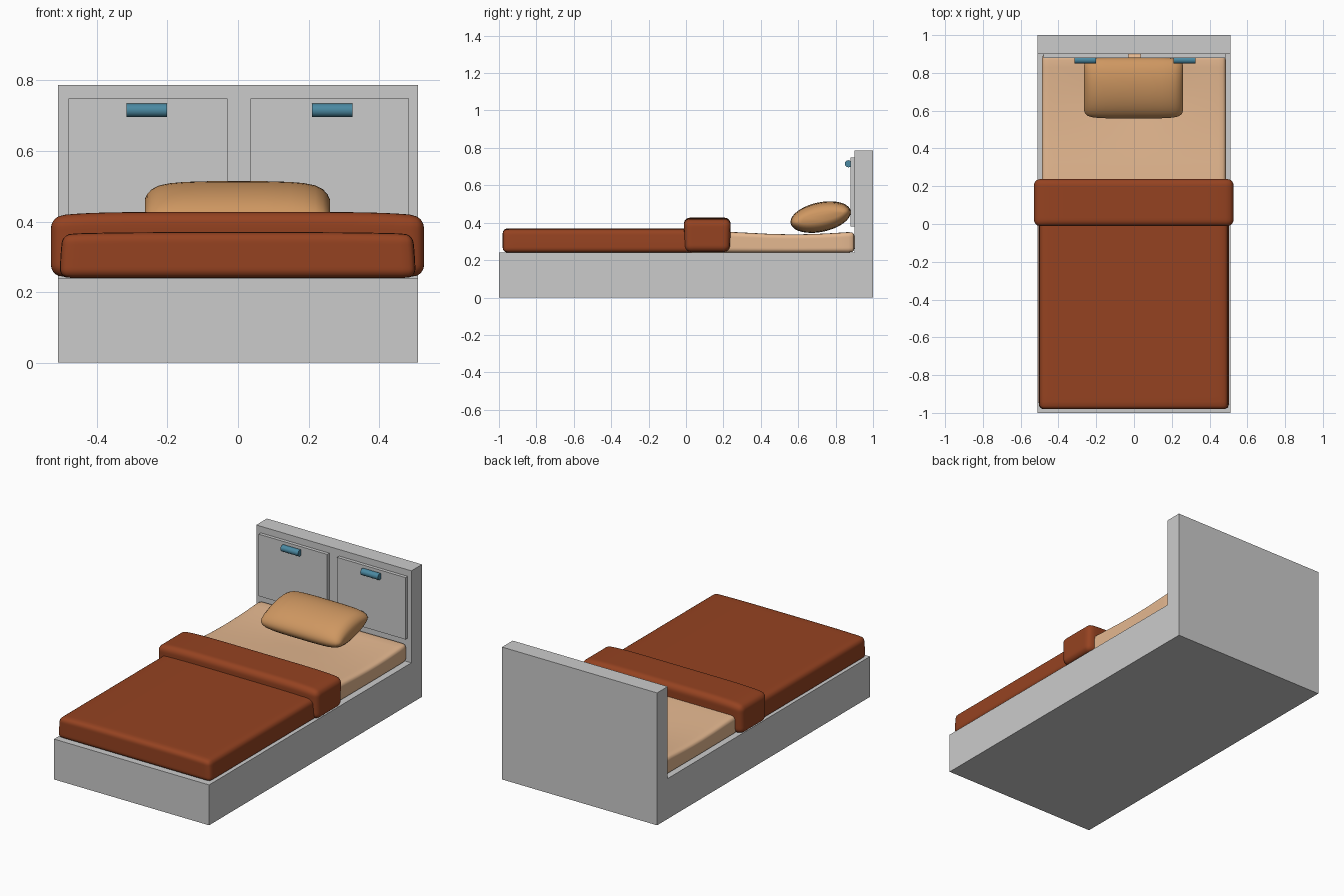
import bpy, bmesh, math
from mathutils import Vector

if "Cube" in bpy.data.objects:
    bpy.data.objects.remove(bpy.data.objects["Cube"])


def material(name, rgb):
    m = bpy.data.materials.new(name)
    m.diffuse_color = (*rgb, 1)
    m.use_nodes = True
    m.node_tree.nodes["Principled BSDF"].inputs["Base Color"].default_value = m.diffuse_color
    return m


RUST = material("rust_fabric", (0.30, 0.055, 0.015))
SHEET = material("sheet_fabric", (0.78, 0.48, 0.28))
TAN = material("pillow_fabric", (0.62, 0.31, 0.12))
BLUE = material("handle_blue", (0.07, 0.25, 0.36))


def finish(bm, name, mat=None, smooth=False):
    bmesh.ops.recalc_face_normals(bm, faces=bm.faces)
    for f in bm.faces:
        f.smooth = smooth
    me = bpy.data.meshes.new(name)
    bm.to_mesh(me)
    bm.free()
    ob = bpy.data.objects.new(name, me)
    bpy.context.collection.objects.link(ob)
    if mat:
        me.materials.append(mat)
    return ob


def box(name, lo, hi):
    bm = bmesh.new()
    bmesh.ops.create_cube(bm, size=1)
    for v in bm.verts:
        v.co = [(l + h) / 2 + c * (h - l) for c, l, h in zip(v.co, lo, hi)]
    return finish(bm, name)


def cushion(name, lo, hi, r, mat, shape=None):
    """Rounded box with its loops crowded towards the edges."""
    lo, hi = Vector(lo), Vector(hi)
    mid, half = (lo + hi) / 2, (hi - lo) / 2
    bm = bmesh.new()
    bmesh.ops.create_cube(bm, size=2)
    bmesh.ops.subdivide_edges(bm, edges=bm.edges[:], cuts=23, use_grid_fill=True)
    for v in bm.verts:
        p = Vector([math.sin(c * math.pi / 2) * h for c, h in zip(v.co, half)])
        q = Vector([max(r - h, min(h - r, c)) for c, h in zip(p, half)])
        v.co = mid + q + (p - q).normalized() * r
        if shape:
            shape(v.co)
    return finish(bm, name, mat, True)


# Base and headboard, one L-shaped side profile
bm = bmesh.new()
side = [(-1, 0), (1, 0), (1, 0.787), (0.9, 0.787), (0.9, 0.24), (-1, 0.24)]
face = bm.faces.new([bm.verts.new((-0.51, y, z)) for y, z in side])
ext = bmesh.ops.extrude_face_region(bm, geom=[face])
for g in ext["geom"]:
    if isinstance(g, bmesh.types.BMVert):
        g.co.x = 0.51
finish(bm, "bed_frame")

# Headboard panels and bar handles
for label, x0, x1, hx in (("left", -0.48, -0.03, -0.258), ("right", 0.035, 0.485, 0.267)):
    box(label + "_panel", (x0, 0.88, 0.38), (x1, 0.905, 0.748))
    bm = bmesh.new()
    bmesh.ops.create_cone(bm, cap_ends=True, segments=24, radius1=0.019,
                          radius2=0.019, depth=0.115)
    for v in bm.verts:
        x, y, z = v.co
        v.co = (hx + z, 0.868 + x, 0.715 + y)
    handle = finish(bm, label + "_handle", BLUE, True)
    for f in handle.data.polygons:
        f.use_smooth = len(f.vertices) == 4


# Mattress, sagging under the pillow
def sag(co):
    if co.y > 0.24:
        k = (co.z - 0.24) / 0.112
        s = 0.014 * math.sin(math.pi * (co.y - 0.24) / 0.66)
        s += 0.012 * math.exp(-(co.x / 0.25) ** 2 - ((co.y - 0.7) / 0.16) ** 2)
        co.z -= k * s


cushion("mattress", (-0.488, -0.96, 0.24), (0.486, 0.9, 0.352), 0.025, SHEET, sag)


# Blanket, narrowing slightly upwards
def taper(co):
    k = (co.z - 0.24) / 0.128
    co.x *= 1 - 0.016 * k * k
    co.z -= 0.005 * k * (abs(co.x) / 0.5) ** 4


cushion("blanket", (-0.505, -0.98, 0.24), (0.503, 0.05, 0.37), 0.027, RUST, taper)


# Folded blanket edge, its ends dropping a little
def fold(co):
    k = (co.z - 0.243) / 0.183
    co.z -= 0.012 * k * (abs(co.x) / 0.53) ** 6
    co.y += 0.006 * (0.5 - k) * (1 if co.y < 0.11 else -1)


cushion("blanket_fold", (-0.53, -0.01, 0.243), (0.527, 0.237, 0.427), 0.036, RUST, fold)

# Pillow: tilted oval rings, (x, y scale, z scale)
half = [(0.08, 1, 1), (0.15, 0.995, 0.97), (0.19, 0.985, 0.92), (0.222, 0.96, 0.83),
        (0.243, 0.92, 0.68), (0.256, 0.85, 0.48), (0.262, 0.75, 0.28)]
rings = [(-x, a, b) for x, a, b in reversed(half)] + [(0, 1, 1)] + half
bm = bmesh.new()
N, tilt, loops = 40, math.radians(12), []
for x, a, b in rings:
    ring = []
    for i in range(N):
        t = 2 * math.pi * i / N
        u, w = 0.164 * a * math.cos(t), 0.079 * b * math.sin(t)
        ring.append(bm.verts.new((x - 0.002,
                                  0.72 + u * math.cos(tilt) - w * math.sin(tilt),
                                  0.43 + u * math.sin(tilt) + w * math.cos(tilt))))
    loops.append(ring)
for p, q in zip(loops, loops[1:]):
    for i in range(N):
        j = (i + 1) % N
        bm.faces.new((p[i], p[j], q[j], q[i]))
bm.faces.new(loops[0])
bm.faces.new(loops[-1])
finish(bm, "pillow", TAN, True)
